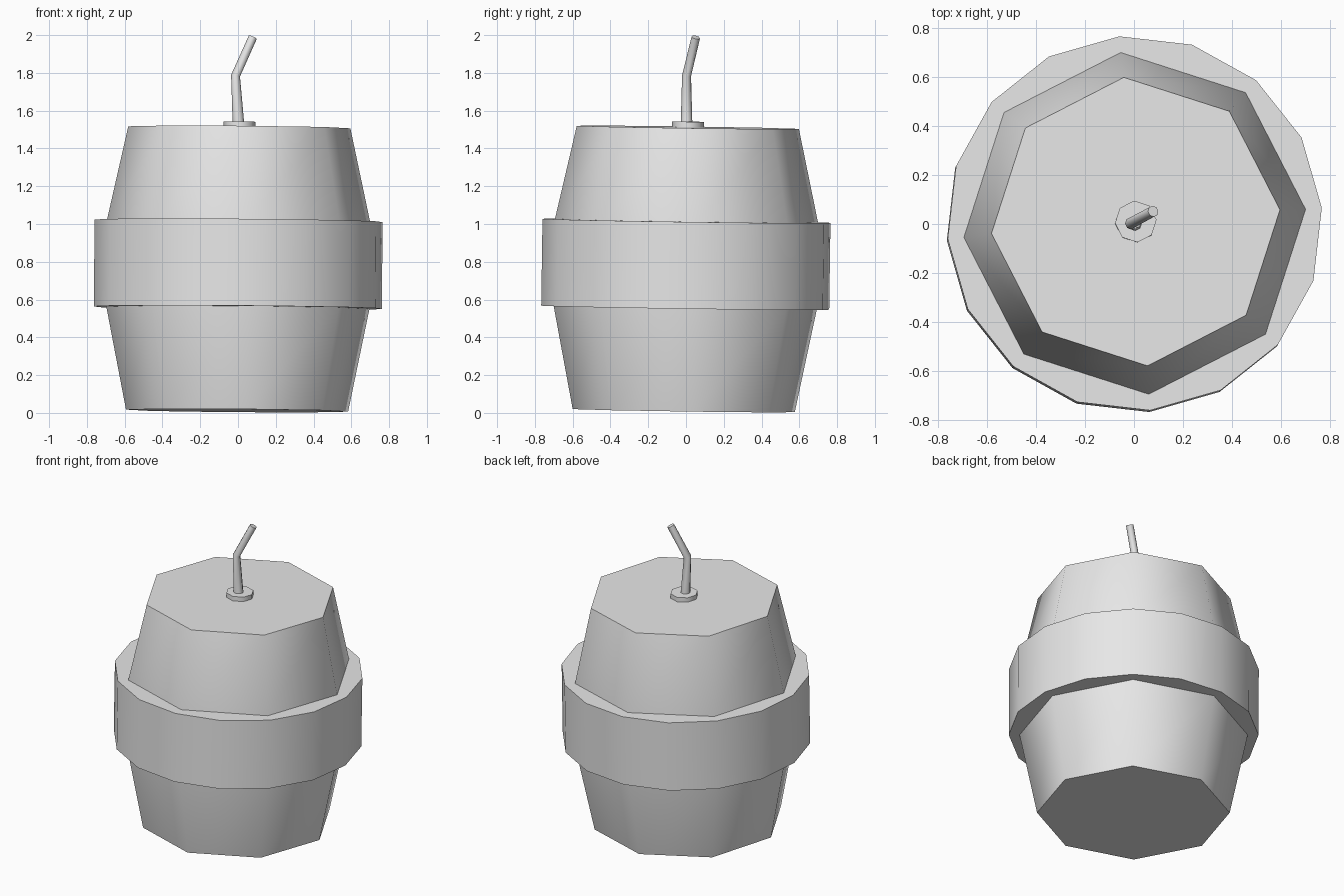
import bpy
import bmesh
from math import cos, sin, pi, radians
from mathutils import Vector

cube = bpy.data.objects.get("Cube")
if cube:
    bpy.data.objects.remove(cube, do_unlink=True)

grey = bpy.data.materials.new("light grey")
grey.use_nodes = True
colour = (0.8, 0.8, 0.8, 1)
grey.diffuse_color = colour
grey.node_tree.nodes["Principled BSDF"].inputs["Base Color"].default_value = colour

PHASE = radians(4.7)
UP = Vector((0, 0, 1))
LEAN = Vector((0.008, 0.0145, 1)).normalized()   # the whole barrel leans slightly
BASE = Vector((-0.005, -0.012, 0.012))


def loft(name, sides, rings, smooth_angle):
    """Closed solid through rings of (centre, radius, normal)."""
    bm = bmesh.new()
    loops = []
    for centre, radius, normal in rings:
        turn = UP.rotation_difference(normal)
        loops.append([])
        for i in range(sides):
            a = PHASE + 2 * pi * i / sides
            point = Vector((radius * cos(a), radius * sin(a), 0))
            loops[-1].append(bm.verts.new(centre + turn @ point))
    for low, high in zip(loops, loops[1:]):
        for i in range(sides):
            j = (i + 1) % sides
            bm.faces.new((low[i], low[j], high[j], high[i]))
    bm.faces.new(loops[0][::-1])
    bm.faces.new(loops[-1])
    mesh = bpy.data.meshes.new(name)
    bm.to_mesh(mesh)
    bm.free()
    mesh.materials.append(grey)
    obj = bpy.data.objects.new(name, mesh)
    bpy.context.collection.objects.link(obj)
    bpy.ops.object.select_all(action="DESELECT")
    obj.select_set(True)
    bpy.context.view_layer.objects.active = obj
    bpy.ops.object.shade_smooth_by_angle(angle=radians(smooth_angle))
    return obj


def stack(*levels):
    """Rings along the leaning axis from (height, radius) pairs."""
    return [(BASE + LEAN * h, r, LEAN) for h, r in levels]


# Barrel and its wide band
loft("barrel_body", 8, stack((0, 0.59), (0.55, 0.70), (1.0, 0.70), (1.5, 0.59)), 50)
loft("barrel_band", 16, stack((0.545, 0.765), (1.005, 0.765)), 50)

# Collar around the fuse
loft("fuse_collar", 8, stack((1.49, 0.085), (1.53, 0.085)), 50)

# Bent fuse
start = Vector((0.003, 0.003, 1.52))
bend = Vector((-0.013, 0.003, 1.785))
tip = Vector((0.078, 0.052, 1.988))
lower = (bend - start).normalized()
upper = (tip - bend).normalized()
loft("fuse", 8, [(start, 0.031, lower),
                 (bend, 0.024, (lower + upper).normalized()),
                 (tip, 0.023, upper)], 50)
